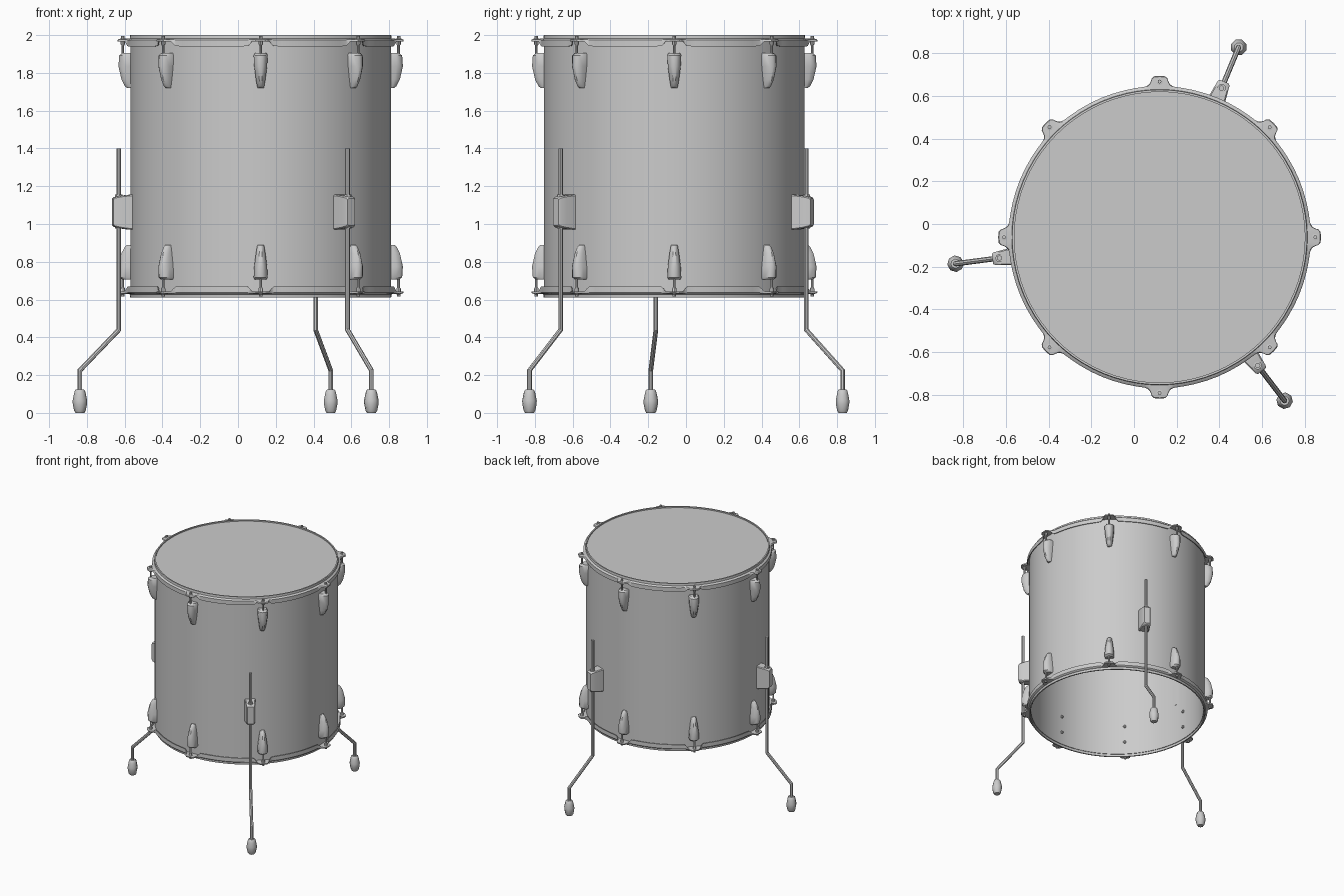
import bpy, bmesh, math
from math import sin, cos, radians, pi
from mathutils import Vector

if "Cube" in bpy.data.objects:
    bpy.data.objects.remove(bpy.data.objects["Cube"])

CX, CY = 0.12, -0.062           # drum axis
MIRROR = 2.61                   # z -> MIRROR - z swaps the top and bottom ends
LUG_ANGLES = [45 * i for i in range(8)]
LEG_ANGLES = [67.4, 187.4, 307.4]


def finish(name, rings, angle=0, flip=False, closed=False, smooth=35):
    """Skin rings of points into a mesh; ends are capped unless closed."""
    bm = bmesh.new()
    vs = [[bm.verts.new((p[0], p[1], MIRROR - p[2] if flip else p[2])) for p in r] for r in rings]
    n = len(rings[0])
    for i in range(len(rings) if closed else len(rings) - 1):
        a, b = vs[i], vs[(i + 1) % len(rings)]
        for j in range(n):
            k = (j + 1) % n
            bm.faces.new((a[j], a[k], b[k], b[j]))
    if not closed:
        bm.faces.new(vs[0])
        bm.faces.new(vs[-1])
    bmesh.ops.recalc_face_normals(bm, faces=bm.faces)
    me = bpy.data.meshes.new(name)
    bm.to_mesh(me)
    bm.free()
    me.shade_smooth()
    me.set_sharp_from_angle(angle=radians(smooth))
    ob = bpy.data.objects.new(name, me)
    bpy.context.collection.objects.link(ob)
    ob.location = (CX, CY, 0)
    ob.rotation_euler.z = radians(angle)
    return ob


def lathe(profile, r0=0.0, sides=8):
    """Rings of a turned part standing at distance r0 from the drum axis."""
    return [[(r0 + r * cos(2 * pi * j / sides), r * sin(2 * pi * j / sides), z)
             for j in range(sides)] for r, z in profile]


def hoop_rings():
    """Flanged hoop: radius swells into an ear at each lug, skirt drops between."""
    half = [(0, .757, 0), (2.0, .755, 0), (2.8, .746, 0), (3.2, .732, 0), (3.8, .720, .002),
            (4.6, .713, .016), (5.6, .709, .025), (9, .708, .027), (13, .708, .027),
            (18, .708, .027)]
    steps = half + [(22.5, .708, .027)] + [(45 - a, r, d) for a, r, d in half[:0:-1]]
    rings = []
    for lug in LUG_ANGLES:
        for a, ro, drop in steps:
            t = radians(lug + a)
            prof = [(.681, 2.0), (.691, 2.0), (.693, 1.982), (ro - .004, 1.978), (ro, 1.973),
                    (ro, 1.967 - drop), (ro - .006, 1.967 - drop), (ro - .008, 1.967),
                    (.681, 1.967)]
            rings.append([(r * cos(t), r * sin(t), z) for r, z in prof])
    return rings


def lug_rings():
    rings = []
    for z, d, w in [(1.904, .046, .031), (1.892, .062, .037), (1.835, .066, .034),
                    (1.765, .050, .025), (1.730, .032, .019), (1.720, .020, .016)]:
        b = .683
        sec = [(b, -w), (b + .55 * d, -w), (b + .88 * d, -.72 * w), (b + d + .004, -.3 * w)]
        sec += [(r, -y) for r, y in reversed(sec)]
        rings.append([(r, y, z) for r, y in sec])
    return rings


def tube(path, radius, sides=8):
    """Mitred tube along a path in the radial (x, z) plane."""
    pts = [Vector((x, 0, z)) for x, z in path]
    rings = []
    for i, p in enumerate(pts):
        d0 = (p - pts[max(i - 1, 0)]).normalized()
        d1 = (pts[min(i + 1, len(pts) - 1)] - p).normalized()
        t = (d0 + d1).normalized()
        side = Vector((0, 1, 0))
        up = t.cross(side)
        k = 1 / max(.5, t.dot(d1 if d1.length else d0))
        rings.append([p + side * radius * cos(2 * pi * j / sides)
                      + up * radius * k * sin(2 * pi * j / sides) for j in range(sides)])
    return rings


# Shell, open at the bottom, and the top drumhead
wall = lathe([(.690, .63), (.690, 1.975), (.676, 1.975), (.676, .63)], sides=96)
finish("shell", wall, closed=True)
finish("top_head", lathe([(.685, 1.978), (.685, 1.990)], sides=96))

# Hoops, lugs, tension rods and lug screws at both ends
for end, flip in (("top", False), ("bottom", True)):
    finish(end + "_hoop", hoop_rings(), flip=flip, closed=True)
    for n, a in enumerate(LUG_ANGLES, 1):
        finish(f"{end}_lug_{n}", lug_rings(), a, flip, smooth=40)
        rod = [(.007, 1.88), (.007, 1.945), (.012, 1.952), (.012, 1.966), (.016, 1.972),
               (.016, 1.981), (.009, 1.982), (.009, 1.994)]
        finish(f"{end}_tension_rod_{n}", lathe(rod, .730), a, flip)
        for s, z in enumerate((1.875, 1.735), 1):
            ring = [[(r, w * cos(pi * j / 3), z + w * sin(pi * j / 3)) for j in range(6)]
                    for r, w in ((.680, .012), (.668, .012), (.664, .006))]
            finish(f"{end}_lug_screw_{n}_{s}", ring, a, flip)

# Legs: bracket, bent rod and rubber foot
for n, a in enumerate(LEG_ANGLES, 1):
    bracket = []
    for r, w, lo, hi in [(.675, .042, .970, 1.155), (.700, .041, .970, 1.155),
                         (.745, .035, .976, 1.150), (.780, .030, .984, 1.143),
                         (.790, .024, .992, 1.135)]:
        c = .006
        bracket.append([(r, -w, lo + c), (r, -w + c, lo), (r, w - c, lo), (r, w, lo + c),
                        (r, w, hi - c), (r, w - c, hi), (r, -w + c, hi), (r, -w, hi - c)])
    finish(f"leg_bracket_{n}", bracket, a)
    finish(f"leg_bracket_collar_{n}", lathe([(.020, .975), (.020, 1.156)], .757), a)
    finish(f"leg_rod_{n}", tube([(.757, 1.40), (.757, .440), (.965, .225), (.965, .06)], .0125), a)
    foot = [(.024, .0), (.031, .012), (.038, .045), (.039, .065), (.032, .100), (.027, .118),
            (.022, .123)]
    finish(f"rubber_foot_{n}", lathe(foot, .965), a, smooth=45)
